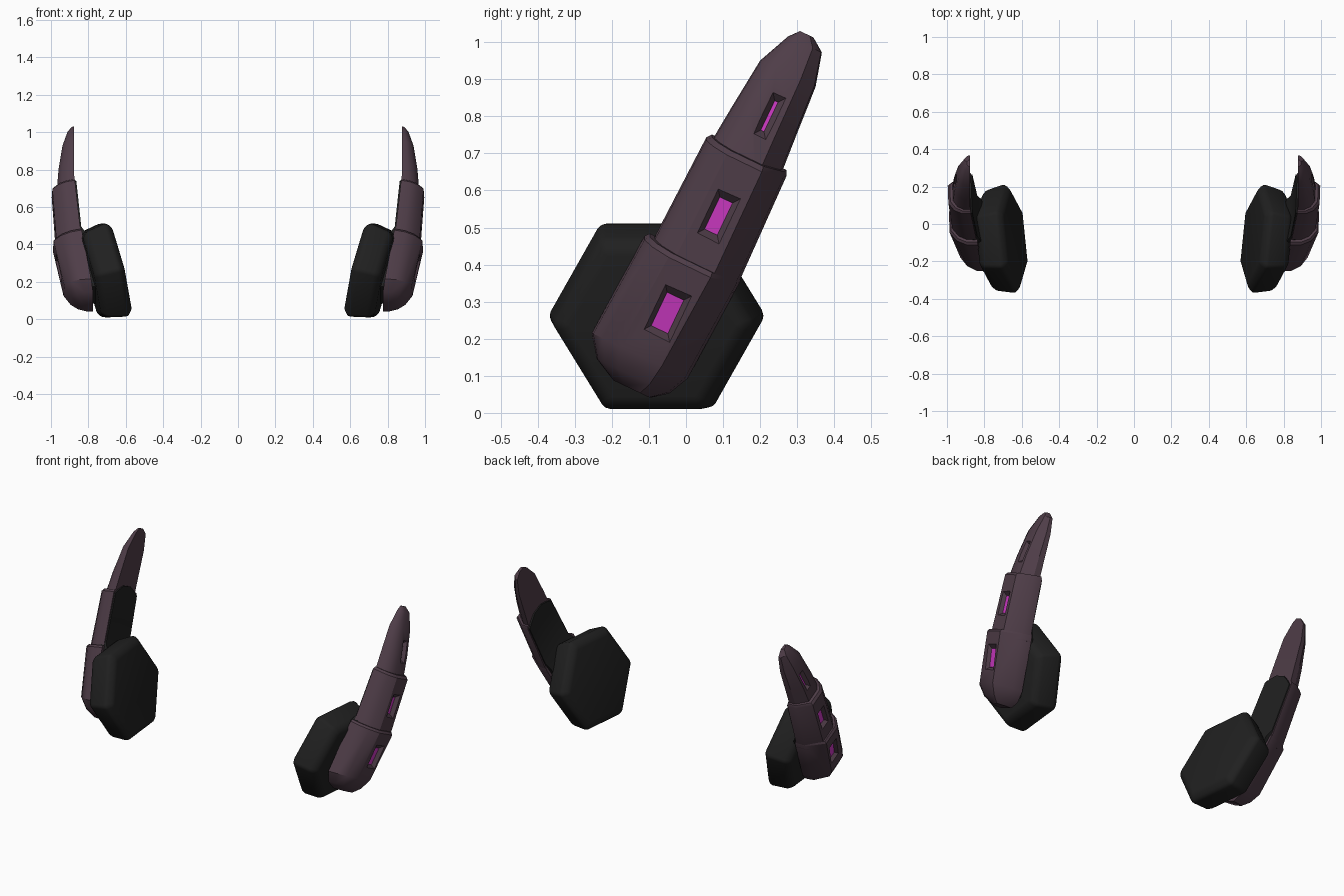
import bpy, bmesh, math
from mathutils import Vector

if "Cube" in bpy.data.objects:
    bpy.data.objects.remove(bpy.data.objects["Cube"])


def material(name, color):
    m = bpy.data.materials.new(name)
    m.diffuse_color = (*color, 1)
    m.use_nodes = True
    m.node_tree.nodes["Principled BSDF"].inputs["Base Color"].default_value = m.diffuse_color
    return m


PURPLE = material("dusky purple", (0.078, 0.047, 0.065))
BLACK = material("soft black", (0.0145, 0.0145, 0.0145))
MAGENTA = material("magenta glow", (0.60, 0.04, 0.54))


def arm(s, u, x):
    """s runs up the leaning arm, u across it towards the back, x outward."""
    return Vector((x, 0.43 * s + 0.903 * u, 0.903 * s - 0.43 * u))


def loft(name, rings, mat):
    """Closed skin through rings of equal length."""
    bm = bmesh.new()
    loops = [[bm.verts.new(p) for p in ring] for ring in rings]
    n = len(loops[0])
    for a, b in zip(loops, loops[1:]):
        for i in range(n):
            j = (i + 1) % n
            bm.faces.new((a[i], a[j], b[j], b[i]))
    bm.faces.new(loops[0])
    bm.faces.new(loops[-1])
    bmesh.ops.recalc_face_normals(bm, faces=bm.faces)
    mesh = bpy.data.meshes.new(name)
    bm.to_mesh(mesh)
    bm.free()
    mesh.materials.append(mat)
    ob = bpy.data.objects.new(name, mesh)
    bpy.context.collection.objects.link(ob)
    return ob


def activate(ob):
    bpy.ops.object.select_all(action='DESELECT')
    ob.select_set(True)
    bpy.context.view_layer.objects.active = ob


def finish(ob, angle=32, bevel=0):
    """Optional edge rounding, shading, then the opposite side by mirroring."""
    activate(ob)
    if bevel:
        b = ob.modifiers.new("round", 'BEVEL')
        b.width = bevel
        b.segments = 2
        b.limit_method = 'ANGLE'
        b.angle_limit = math.radians(25)
        bpy.ops.object.modifier_apply(modifier=b.name)
    bpy.ops.object.shade_smooth_by_angle(angle=math.radians(angle))
    m = ob.modifiers.new("other side", 'MIRROR')
    m.use_mirror_merge = False


# Ear pad: hexagonal cushion leaning inward, wide rim near the inner face
normal = Vector((0.967, -0.1, -0.235)).normalized()
up = (Vector((0, 0, 1)) - normal * normal.z).normalized()
side = up.cross(normal)
centre = Vector((0.632, -0.075, 0.272))
pad_rings = []
for t, r in [(0, 0.258), (0.03, 0.297), (0.14, 0.272), (0.165, 0.24)]:
    ring = []
    for i in range(6):
        a = math.radians(60 * i)
        ring.append(centre + normal * t + side * r * math.cos(a) + up * r * math.sin(a))
    pad_rings.append(ring)
finish(loft("ear_pad", pad_rings, BLACK), 45, 0.014)

# Shell cross-section: (across, depth) as fractions
PROFILE = [(-1, 0), (-0.97, 0.38), (-0.78, 0.72), (-0.42, 0.97),
           (0.46, 1), (0.95, 0.4), (1, 0)]


def shell_ring(s, u0, u1, xi, xo, k):
    c, h = (u0 + u1) / 2, (u1 - u0) / 2
    return [arm(s + k * (1 - d) * (xo - xi), c + f * h, xi + d * (xo - xi))
            for f, d in PROFILE]


# Each ring: s, u front, u back, inner x, outer x, slant
SHELLS = {
    "lower_shell": [(-0.005, -0.215, -0.105, 0.775, 0.855, 0),
                    (0.028, -0.28, -0.063, 0.775, 0.895, 0),
                    (0.085, -0.322, -0.036, 0.785, 0.933, 0),
                    (0.358, -0.306, -0.02, 0.835, 0.99, 0.16),
                    (0.372, -0.296, -0.026, 0.838, 0.982, 0.16)],
    "middle_shell": [(0.33, -0.282, -0.022, 0.838, 0.972, 0.16),
                     (0.675, -0.27, -0.03, 0.872, 0.996, 0.16),
                     (0.69, -0.26, -0.037, 0.874, 0.985, 0.16)],
    "tip_shell": [(0.65, -0.256, -0.043, 0.875, 0.973, 0.1),
                  (0.80, -0.243, -0.053, 0.876, 0.962, 0),
                  (0.944, -0.228, -0.0625, 0.877, 0.94, 0),
                  (1.035, -0.188, -0.087, 0.877, 0.912, 0),
                  (1.062, -0.165, -0.125, 0.877, 0.893, 0)],
}
# Window: s, u, half length, half width, outer x at centre, slope of surface
WINDOWS = {
    "lower_shell": (0.222, -0.161, 0.070, 0.040, 0.962, 0.21),
    "middle_shell": (0.517, -0.149, 0.068, 0.034, 0.985, 0.07),
    "tip_shell": (0.819, -0.141, 0.064, 0.020, 0.959, -0.14),
}


def window_ring(w, depth, grow):
    s, u, hl, hw, x, slope = w
    return [arm(s + a * (hl + grow), u + b * (hw + grow * 0.75),
                x + slope * a * (hl + grow) + depth)
            for a, b in ((-1, -1), (1, -1), (1, 1), (-1, 1))]


for name, rings in SHELLS.items():
    shell = loft(name, [shell_ring(*r) for r in rings], PURPLE)
    w = WINDOWS[name]
    # Tapered recess cut through the outer face
    cutter = loft("window_cutter", [window_ring(w, -0.024, -0.02),
                                    window_ring(w, 0.024, 0.02)], PURPLE)
    cutter.hide_render = True
    activate(shell)
    cut = shell.modifiers.new("window", 'BOOLEAN')
    cut.operation = 'DIFFERENCE'
    cut.solver = 'EXACT'
    cut.object = cutter
    bpy.ops.object.modifier_apply(modifier=cut.name)
    bpy.data.objects.remove(cutter)
    finish(shell)
    # Glowing plate on the recess floor
    finish(loft(name.replace("shell", "light"),
                [window_ring(w, -0.025, -0.0205), window_ring(w, -0.021, -0.0205)],
                MAGENTA))

# Black liner along the inner face, thicker beside the pad, rounded at the top
liner_rings = []
for s, u0, u1, x0, x1 in [(0.06, -0.28, -0.07, 0.755, 0.80),
                          (0.38, -0.285, -0.035, 0.815, 0.86),
                          (0.42, -0.272, -0.032, 0.838, 0.87),
                          (0.69, -0.262, -0.036, 0.864, 0.89),
                          (0.715, -0.225, -0.075, 0.866, 0.89),
                          (0.735, -0.185, -0.115, 0.868, 0.89)]:
    liner_rings.append([arm(s, u0, x0), arm(s, u1, x0), arm(s, u1, x1), arm(s, u0, x1)])
finish(loft("inner_liner", liner_rings, BLACK))
